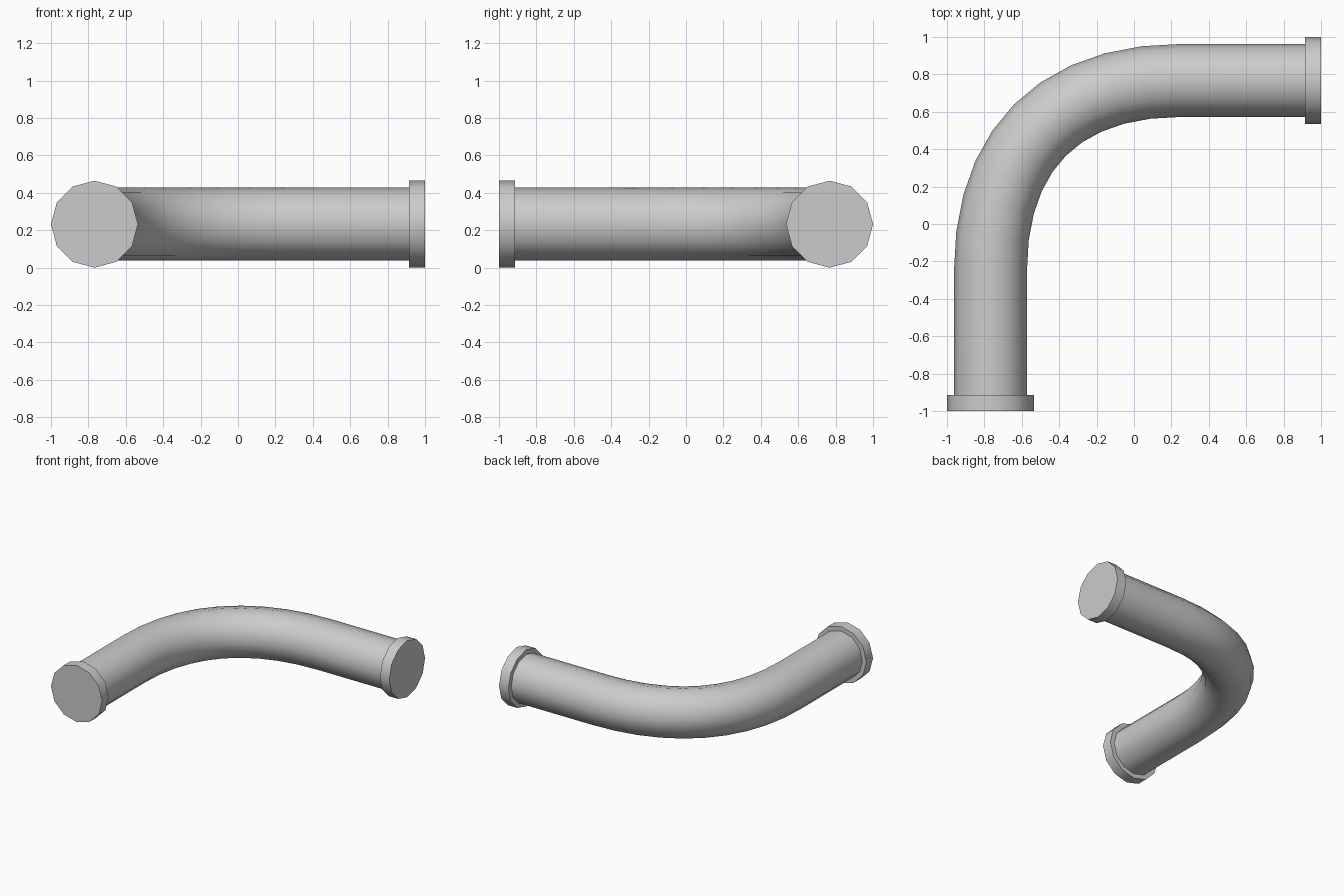
import bpy
import bmesh
import math
from mathutils import Vector
from mathutils.geometry import interpolate_bezier

SIDES = 12
PIPE_R = 0.195
FLANGE_R = 0.2325
FLANGE_T = 0.085
AXIS = 1 - FLANGE_R      # distance of each straight run from the centre
BEND = 0.25              # where the straight runs meet the bend
HANDLE = 0.65            # length of the bend's bezier handles
UP = Vector((0, 0, 1))

if "Cube" in bpy.data.objects:
    bpy.data.objects.remove(bpy.data.objects["Cube"], do_unlink=True)

grey = bpy.data.materials.new("grey metal")
grey.use_nodes = True
colour = (0.6, 0.6, 0.6, 1)
grey.diffuse_color = colour
grey.node_tree.nodes["Principled BSDF"].inputs["Base Color"].default_value = colour


def sweep(name, path, radius):
    """Capped tube with a constant round section along a level path."""
    bm = bmesh.new()
    rings = []
    last = len(path) - 1
    for i, point in enumerate(path):
        along = (path[min(i + 1, last)] - path[max(i - 1, 0)]).normalized()
        side = along.cross(UP)
        ring = []
        for k in range(SIDES):
            a = math.tau * k / SIDES
            ring.append(bm.verts.new(point + radius * (side * math.cos(a) + UP * math.sin(a))))
        rings.append(ring)
    for a, b in zip(rings, rings[1:]):
        for k in range(SIDES):
            n = (k + 1) % SIDES
            bm.faces.new((a[k], a[n], b[n], b[k]))
    bm.faces.new(rings[0])
    bm.faces.new(rings[-1])
    bmesh.ops.recalc_face_normals(bm, faces=bm.faces)
    mesh = bpy.data.meshes.new(name)
    bm.to_mesh(mesh)
    bm.free()
    mesh.materials.append(grey)
    obj = bpy.data.objects.new(name, mesh)
    bpy.context.collection.objects.link(obj)
    bpy.ops.object.select_all(action='DESELECT')
    obj.select_set(True)
    bpy.context.view_layer.objects.active = obj
    bpy.ops.object.shade_smooth_by_angle(angle=math.radians(40))
    return obj


def at(x, y):
    return Vector((x, y, FLANGE_R))


# Bent pipe: two straight runs joined by a quarter bend
bend = interpolate_bezier(at(-AXIS, -BEND), at(-AXIS, -BEND + HANDLE),
                          at(BEND - HANDLE, AXIS), at(BEND, AXIS), 11)
inner = 1 - FLANGE_T / 2
sweep("bent_pipe", [at(-AXIS, -inner)] + [Vector(p) for p in bend] + [at(inner, AXIS)], PIPE_R)

# Solid end flanges
sweep("front_flange", [at(-AXIS, -1), at(-AXIS, FLANGE_T - 1)], FLANGE_R)
sweep("left_flange", [at(1 - FLANGE_T, AXIS), at(1, AXIS)], FLANGE_R)
